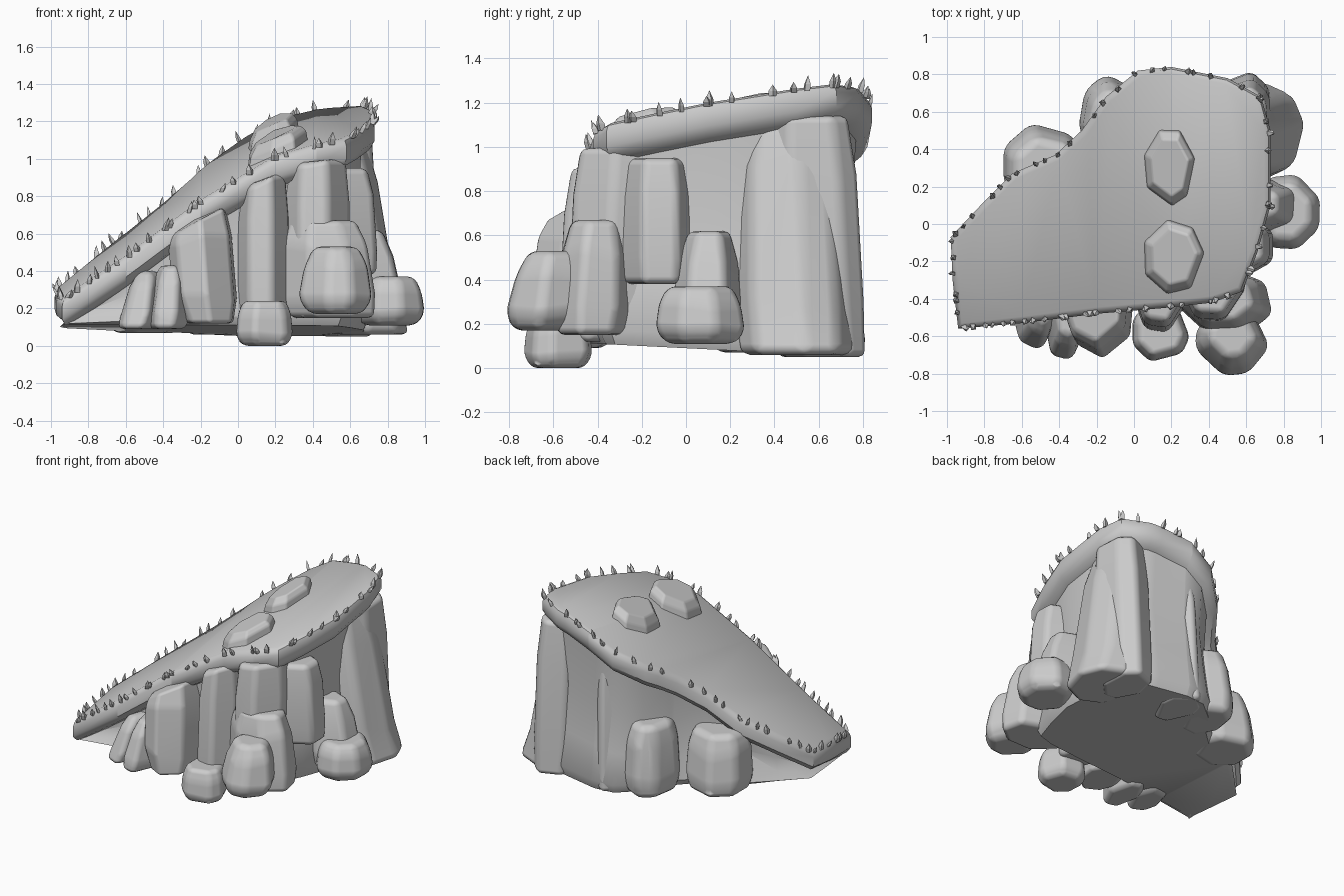
import bpy, bmesh, math, random
from mathutils import Vector

if "Cube" in bpy.data.objects:
    bpy.data.objects.remove(bpy.data.objects["Cube"])

stone = bpy.data.materials.new("stone_grey")
stone.use_nodes = True
stone.diffuse_color = (0.6, 0.6, 0.6, 1)
stone.node_tree.nodes["Principled BSDF"].inputs["Base Color"].default_value = (0.6, 0.6, 0.6, 1)

# Slope of the ramp: (x, height) along its front edge
SLOPE = [(-1, .23), (-.6, .49), (-.2, .78), (.2, 1.01), (.42, 1.07), (.75, 1.12)]
OUTLINE = [(-.98, -.07), (-.97, -.3), (-.94, -.56), (-.6, -.53), (-.2, -.48), (.15, -.45), (.42, -.42),
           (.58, -.36), (.66, -.15), (.73, .1), (.73, .5), (.68, .68), (.5, .78), (.2, .84),
           (.02, .82), (-.15, .68), (-.28, .5), (-.42, .37), (-.65, .27), (-.82, .1)]


def top_z(x, y):
    x = max(-1, min(.75, x))
    for (xa, za), (xb, zb) in zip(SLOPE, SLOPE[1:]):
        if x <= xb:
            return za + (zb - za) * (x - xa) / (xb - xa) + .16 * (y + .45)


def base_z(x, y):
    return .09 - .05 * y


def make_object(name, bm):
    bmesh.ops.recalc_face_normals(bm, faces=bm.faces)
    mesh = bpy.data.meshes.new(name)
    bm.to_mesh(mesh)
    bm.free()
    mesh.materials.append(stone)
    ob = bpy.data.objects.new(name, mesh)
    bpy.context.collection.objects.link(ob)
    return ob


def loft(bm, rings):
    loops = [[bm.verts.new(p) for p in ring] for ring in rings]
    n = len(loops[0])
    for a, b in zip(loops, loops[1:]):
        for i in range(n):
            bm.faces.new((a[i], a[(i + 1) % n], b[(i + 1) % n], b[i]))
    bm.faces.new(loops[0][::-1])
    bm.faces.new(loops[-1])


def inset(points, d):
    out = []
    for i, p in enumerate(points):
        t = Vector(points[(i + 1) % len(points)]) - Vector(points[i - 1])
        t.normalize()
        out.append((p[0] - t.y * d, p[1] + t.x * d))
    return out


def smooth(ob, angle):
    bpy.ops.object.select_all(action='DESELECT')
    ob.select_set(True)
    bpy.context.view_layer.objects.active = ob
    bpy.ops.object.shade_smooth_by_angle(angle=math.radians(angle))


def wedge(name, profile, place):
    """Loft the outline through (inset, level) steps, cut it along the slope, then bend it."""
    bm = bmesh.new()
    loft(bm, [[(x, y, level) for x, y in inset(OUTLINE, d)] for d, level in profile])
    for x, _ in SLOPE[1:-1]:
        bmesh.ops.bisect_plane(bm, geom=bm.verts[:] + bm.edges[:] + bm.faces[:],
                               plane_co=(x, 0, 0), plane_no=(1, 0, 0))
    for v in bm.verts:
        v.co.z = place(*v.co)
    ob = make_object(name, bm)
    smooth(ob, 40)


# Sloping slab and the rock core beneath it
wedge("ramp_slab", [(.09, -.18), (.03, -.155), (0, -.11), (0, -.04), (.012, -.012), (.035, 0)],
      lambda x, y, z: top_z(x, y) + z)
wedge("rock_core", [(.06, 0), (.03, .07), (.06, .3), (.09, .6), (.07, 1)],
      lambda x, y, t: base_z(x, y) + t * (top_z(x, y) - .12 - base_z(x, y)))


def rock(name, xs, ys, zs, sides=6, top=.75, foot=.8, lean=(0, 0), seed=1, bevel=.035, under=True):
    """Rounded, faceted block that fills the given bounds."""
    rng = random.Random(seed)
    ang = [(i + rng.uniform(-.2, .2)) * math.tau / sides + seed for i in range(sides)]
    pts = [(math.cos(a), math.sin(a)) for a in ang]
    lo = [min(p[k] for p in pts) for k in (0, 1)]
    hi = [max(p[k] for p in pts) for k in (0, 1)]
    pts = [[2 * (p[k] - lo[k]) / (hi[k] - lo[k]) - 1 for k in (0, 1)] for p in pts]
    rings = []
    for t, s in ((0, foot), (.22, 1), (.72, (1 + top) / 2 + .06), (1, top)):
        cx = (xs[0] + xs[1]) / 2 + lean[0] * t ** .6
        cy = (ys[0] + ys[1]) / 2 + lean[1] * t ** .6
        ring = []
        for px, py in pts:
            x = cx + px * s * (xs[1] - xs[0]) / 2
            y = cy + py * s * (ys[1] - ys[0]) / 2
            wob = rng.uniform(-.06, .06) if 0 < t < 1 else 0
            z = zs[0] + (t + wob) * (zs[1] - zs[0])
            ring.append((x, y, min(z, top_z(x, y) - .07) if under else z))
        rings.append(ring)
    bm = bmesh.new()
    loft(bm, rings)
    ob = make_object(name, bm)
    for f in ob.data.polygons:
        f.use_smooth = True
    mod = ob.modifiers.new("rounding", 'BEVEL')
    mod.width, mod.segments = bevel, 3
    mod.limit_method, mod.angle_limit = 'ANGLE', math.radians(12)
    mod.harden_normals = True
    return ob


# Front columns and boulders
rock("front_small_rock_outer", (-.66, -.42), (-.7, -.35), (.09, .4), 6, .5, .9, (.06, .08), 2)
rock("front_small_rock_inner", (-.5, -.26), (-.76, -.35), (.09, .43), 6, .6, .85, (.03, .08), 3)
rock("front_column_left", (-.33, .02), (-.76, -.3), (.12, .74), 7, .85, .75, (-.06, .1), 4)
rock("front_column_middle", (-.01, .28), (-.6, -.25), (.12, .93), 6, .85, .9, (0, .05), 5)
rock("front_column_right", (.22, .6), (-.55, -.1), (.15, 1.0), 7, .9, .9, (0, .05), 6)
rock("front_block", (.25, .76), (-.6, -.25), (.15, .67), 7, .7, .9, (-.05, .03), 7)
rock("front_boulder", (.32, .73), (-.84, -.45), (.17, .53), 7, .6, .7, (0, .05), 8, .05)
rock("front_foot_stone", (-.01, .3), (-.74, -.42), (0, .24), 7, .75, .75, (0, 0), 9, .05)

# Right-hand side: upright block, buttress and low stones
rock("side_block", (.35, .76), (-.31, .07), (.38, .95), 6, .85, .9, (-.04, 0), 10)
rock("side_buttress", (.45, .94), (.22, .78), (.06, 1.16), 8, .72, .95, (-.2, -.03), 11, .05)
rock("side_middle_stone", (.5, .9), (-.08, .25), (.15, .62), 6, .6, .9, (-.05, .02), 12)
rock("side_low_stone", (.62, 1.0), (-.14, .27), (.11, .37), 8, .7, .75, (0, 0), 13, .05)

# Back pillars and boulders
rock("back_corner_pillar", (.42, .74), (.4, .84), (.05, 1.14), 7, .85, .9, (0, -.07), 14)
rock("back_inner_pillar", (-.02, .28), (.4, .83), (.05, 1.05), 7, .85, .95, (.03, -.05), 15)
rock("back_boulder_inner", (-.31, .04), (.35, .82), (.06, .56), 7, .7, .85, (.02, -.03), 16, .05)
rock("back_boulder_outer", (-.71, -.27), (.1, .56), (.07, .5), 7, .75, .85, (.02, -.04), 17, .05)

# Flat stones lying on the slope
for name, xs, ys, seed in (("slope_stone_front", (.05, .38), (-.38, .03), 18),
                           ("slope_stone_back", (.05, .33), (.09, .51), 19)):
    ob = rock(name, xs, ys, (-.06, .085), 7, .72, .95, seed=seed, bevel=.025, under=False)
    for v in ob.data.vertices:
        v.co.z += top_z(v.co.x, v.co.y)

# Small thorn-like tufts along the rim
rng = random.Random(4)
bm = bmesh.new()
rim = inset(OUTLINE, .012)
for i, a in enumerate(rim):
    a, b = Vector(a), Vector(rim[(i + 1) % len(rim)])
    dense = .055 if i in (2, 3) else .09
    count = max(1, round((b - a).length / dense))
    for k in range(count):
        p = a.lerp(b, (k + rng.random()) / count)
        out = Vector(((b - a).y, -(b - a).x)).normalized()
        root = Vector((p.x, p.y, top_z(p.x, p.y) - .02))
        tip = root + Vector((out.x * .02, out.y * .02, rng.uniform(.045, .075)))
        tip.x += rng.uniform(-.02, .02)
        r, spin = rng.uniform(.011, .02), rng.random() * 3
        ring = [bm.verts.new(root + Vector((math.cos(spin + q * math.tau / 4) * r,
                                            math.sin(spin + q * math.tau / 4) * r, 0))) for q in range(4)]
        mid = [bm.verts.new(v.co.lerp(tip, .45) + (v.co - root) * .45) for v in ring]
        peak = bm.verts.new(tip)
        for q in range(4):
            w = (q + 1) % 4
            bm.faces.new((ring[q], ring[w], mid[w], mid[q]))
            bm.faces.new((mid[q], mid[w], peak))
        bm.faces.new(ring[::-1])
make_object("rim_tufts", bm)
